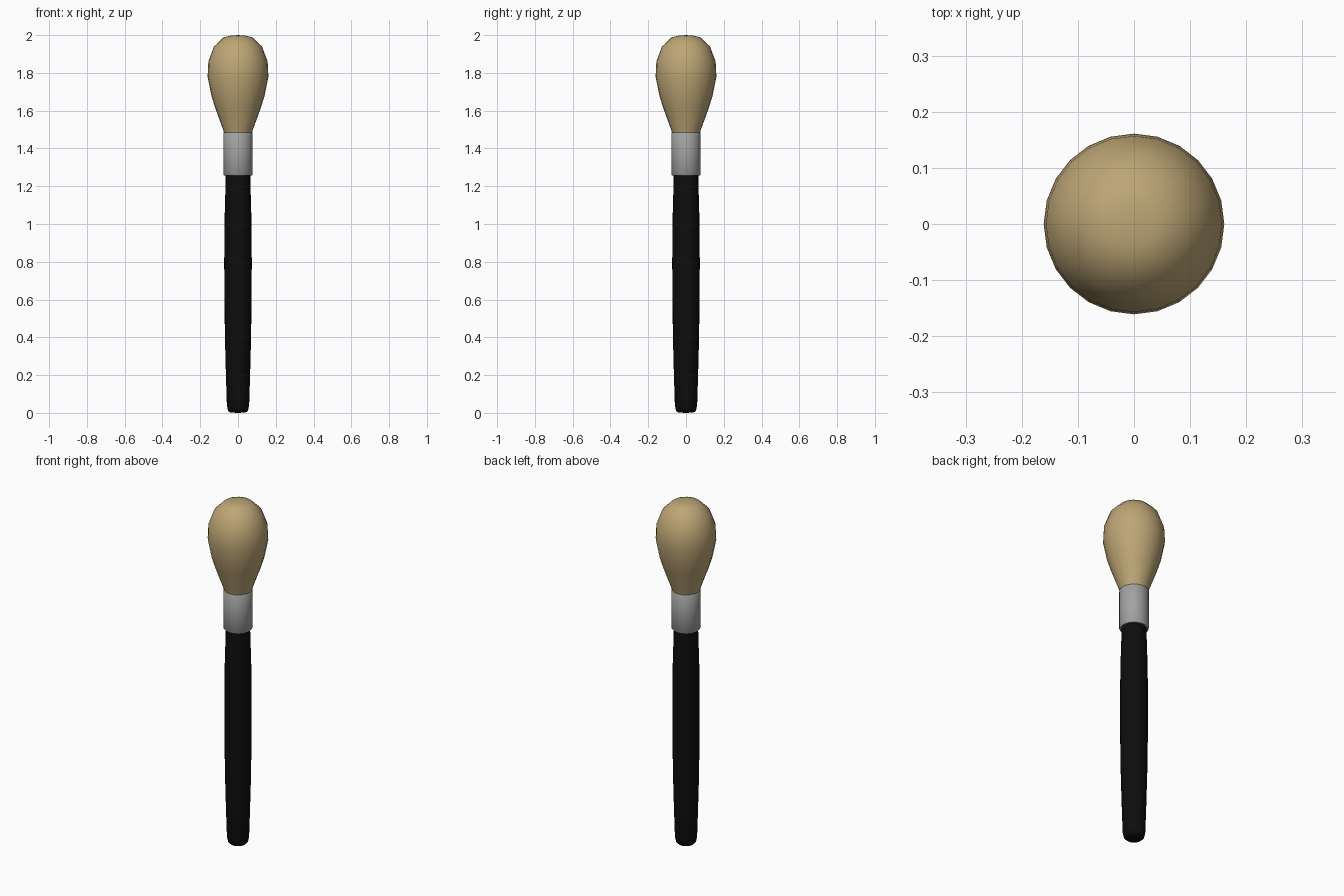
import bpy, bmesh, math

if "Cube" in bpy.data.objects:
    bpy.data.objects.remove(bpy.data.objects["Cube"])

SIDES = 24


def material(name, rgb):
    m = bpy.data.materials.new(name)
    m.diffuse_color = (*rgb, 1)
    m.use_nodes = True
    m.node_tree.nodes["Principled BSDF"].inputs["Base Color"].default_value = m.diffuse_color
    return m


def lathe(name, profile, mat, angle=40):
    """Revolve (radius, height) points around z; radius 0 makes a pole."""
    bm = bmesh.new()
    rings = []
    for r, z in profile:
        if r == 0:
            rings.append([bm.verts.new((0, 0, z))] * SIDES)
        else:
            rings.append([bm.verts.new((r * math.cos(2 * math.pi * i / SIDES),
                                        r * math.sin(2 * math.pi * i / SIDES), z))
                          for i in range(SIDES)])
    for a, b in zip(rings, rings[1:]):
        for i in range(SIDES):
            j = (i + 1) % SIDES
            bm.faces.new(dict.fromkeys((a[i], a[j], b[j], b[i])))
    bmesh.ops.recalc_face_normals(bm, faces=bm.faces)
    me = bpy.data.meshes.new(name)
    bm.to_mesh(me)
    bm.free()
    me.materials.append(mat)
    ob = bpy.data.objects.new(name, me)
    bpy.context.collection.objects.link(ob)
    bpy.ops.object.select_all(action='DESELECT')
    ob.select_set(True)
    bpy.context.view_layer.objects.active = ob
    bpy.ops.object.shade_smooth_by_angle(angle=math.radians(angle))
    return ob


black = material("black lacquer", (0.004, 0.004, 0.004))
metal = material("grey metal", (0.36, 0.36, 0.36))
tan = material("tan bristle", (0.51, 0.38, 0.18))

# Handle: slightly swollen black rod with a rounded end
lathe("handle", [(0, 0), (0.042, 0.002), (0.053, 0.012), (0.059, 0.04),
                 (0.064, 0.20), (0.069, 0.39), (0.072, 0.60), (0.073, 0.80),
                 (0.071, 1.03), (0.065, 1.24), (0.065, 1.27), (0, 1.27)], black)

# Ferrule: metal collar overhanging the handle
lathe("ferrule", [(0, 1.257), (0.073, 1.257), (0.077, 1.262),
                  (0.077, 1.482), (0.073, 1.487), (0, 1.487)], metal)

# Bristles: teardrop head
lathe("bristle_head", [(0, 1.47), (0.071, 1.47), (0.079, 1.50), (0.121, 1.615),
                       (0.141, 1.68), (0.161, 1.78), (0.157, 1.86), (0.127, 1.94),
                       (0.077, 1.988), (0.04, 1.997), (0, 2.0)], tan, 60)
